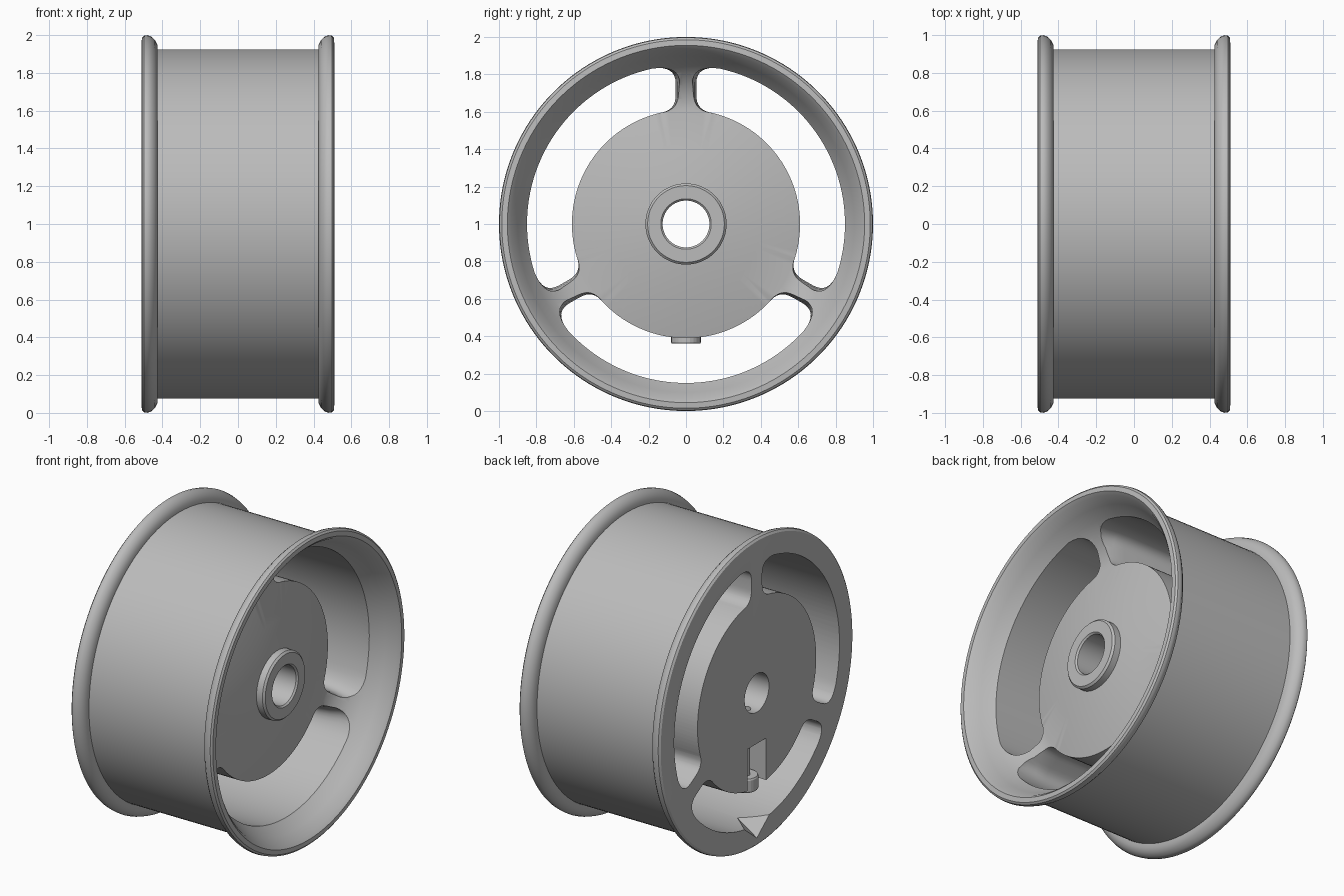
import bpy, bmesh, math
from mathutils import Vector

if "Cube" in bpy.data.objects:
    bpy.data.objects.remove(bpy.data.objects["Cube"])

CZ = 1.0  # axle height
grey = bpy.data.materials.new("light grey")
grey.use_nodes = True
COLOR = (0.5, 0.5, 0.5, 1)
grey.diffuse_color = COLOR
grey.node_tree.nodes["Principled BSDF"].inputs["Base Color"].default_value = COLOR


def make(name, bm, helper=False):
    bmesh.ops.recalc_face_normals(bm, faces=bm.faces)
    me = bpy.data.meshes.new(name)
    bm.to_mesh(me)
    bm.free()
    me.materials.append(grey)
    ob = bpy.data.objects.new(name, me)
    ob.location.z = CZ
    ob.hide_render = helper
    bpy.context.collection.objects.link(ob)
    return ob


def loft(name, rings, closed=False, helper=False):
    """Skin a list of equal rings; cap the ends unless closed."""
    bm = bmesh.new()
    vs = [[bm.verts.new(p) for p in ring] for ring in rings]
    n = len(vs[0])
    pairs = list(zip(vs, vs[1:])) + ([(vs[-1], vs[0])] if closed else [])
    for a, b in pairs:
        for i in range(n):
            j = (i + 1) % n
            bm.faces.new((a[i], a[j], b[j], b[i]))
    if not closed:
        bm.faces.new(vs[0])
        bm.faces.new(vs[-1])
    return make(name, bm, helper)


def box(name, lo, hi):
    ring = lambda z: [(lo[0], lo[1], z), (hi[0], lo[1], z), (hi[0], hi[1], z), (lo[0], hi[1], z)]
    return loft(name, [ring(lo[2]), ring(hi[2])], helper=True)


def rod(name, x, profile, sides, helper=False):
    """Upright turned part from (z, radius) pairs."""
    turn = [math.tau * k / sides for k in range(sides)]
    return loft(name, [[(x + r * math.cos(t), r * math.sin(t), z) for t in turn]
                       for z, r in profile], helper=helper)


def bezier(a, c, b, steps=8):
    a, c, b = Vector(a), Vector(c), Vector(b)
    return [a.lerp(c, k / steps).lerp(c.lerp(b, k / steps), k / steps) for k in range(steps + 1)]


# wheel body: (x, radius) section turned around the axle
bead = [(0.425, 0.925), (0.427, 0.95), (0.44, 0.975), (0.46, 0.993), (0.48, 1.0),
        (0.498, 0.997), (0.508, 0.985)]
section = [(-0.51, 0.125), (0.33, 0.125), (0.34, 0.135), (0.34, 0.205), (0.328, 0.217),
           (0.285, 0.217), (0.265, 0.4), (0.22, 0.61), (0.225, 0.67), (0.25, 0.74),
           (0.3, 0.81), (0.36, 0.858), (0.43, 0.9), (0.49, 0.935), (0.51, 0.955)]
section += bead[::-1] + [(-x, r) for x, r in bead] + [(-0.51, 0.97)]
SEG = 144
wheel = loft("wheel_body", [[(x, r * math.sin(t), r * math.cos(t)) for x, r in section]
                            for t in (math.tau * (k + 0.5) / SEG for k in range(SEG))], closed=True)


# slots between the three spokes
def slot_outline(w):
    half = bezier((0.14, 0.594), (w, 0.605), (w, 0.69))
    half += bezier((w, 0.75), (w, 0.85), (0.18, 0.831))
    pts = [Vector((v.x, v.y)) for v in half]
    a0, span = math.atan2(0.18, 0.831), math.tau / 3
    b0 = math.atan2(0.14, 0.594)

    def arc(r, a, b, n=36):
        return [Vector((r * math.sin(a + (b - a) * k / n), r * math.cos(a + (b - a) * k / n)))
                for k in range(1, n)]

    # mirror the spoke side about the middle of the slot
    c, s = math.cos(span), math.sin(span)
    other = [Vector((-p.x * c + p.y * s, p.x * s + p.y * c)) for p in pts]
    return pts + arc(0.85, a0, span - a0) + other[::-1] + arc(0.61, span - b0, b0)


cutters = []
stations = [(-0.6, 0.055), (0.12, 0.055), (0.2, 0.047), (0.26, 0.034), (0.7, 0.03)]
for i in range(3):
    a = math.tau * i / 3
    rings = [[(x, p.x * math.cos(a) + p.y * math.sin(a), p.y * math.cos(a) - p.x * math.sin(a))
              for p in slot_outline(w)] for x, w in stations]
    cutters.append(loft("slot_cutter", rings, helper=True))

# screw notch, screw hole and valve pointer on the flat side
cutters.append(box("notch_cutter", (-0.6, -0.095, -0.7), (-0.33, 0.095, -0.33)))
cutters.append(rod("screw_hole_cutter", -0.43, [(-0.45, 0.03), (-0.05, 0.03)], 20, True))
bm = bmesh.new()
for p in [(-0.52, 0, -0.95), (-0.52, 0.15, -0.83), (-0.52, -0.15, -0.83), (-0.34, 0, -0.83)]:
    bm.verts.new(p)
bmesh.ops.convex_hull(bm, input=bm.verts)
cutters.append(make("pointer_cutter", bm, True))

bpy.context.view_layer.objects.active = wheel
for cutter in cutters:
    mod = wheel.modifiers.new("cut", "BOOLEAN")
    mod.operation, mod.solver, mod.object = "DIFFERENCE", "EXACT", cutter
    bpy.ops.object.modifier_apply(modifier=mod.name)
    bpy.data.objects.remove(cutter)

# thumb screw
head = rod("screw_head", -0.425, [(-0.64, 0.075), (-0.63, 0.08), (-0.56, 0.08), (-0.55, 0.075)], 24)
shaft = rod("screw_shaft", -0.43, [(-0.56, 0.026), (-0.2, 0.026)], 20)

bpy.ops.object.select_all(action="DESELECT")
for ob in (wheel, shaft):
    ob.select_set(True)
bpy.ops.object.shade_smooth_by_angle(angle=math.radians(32))
